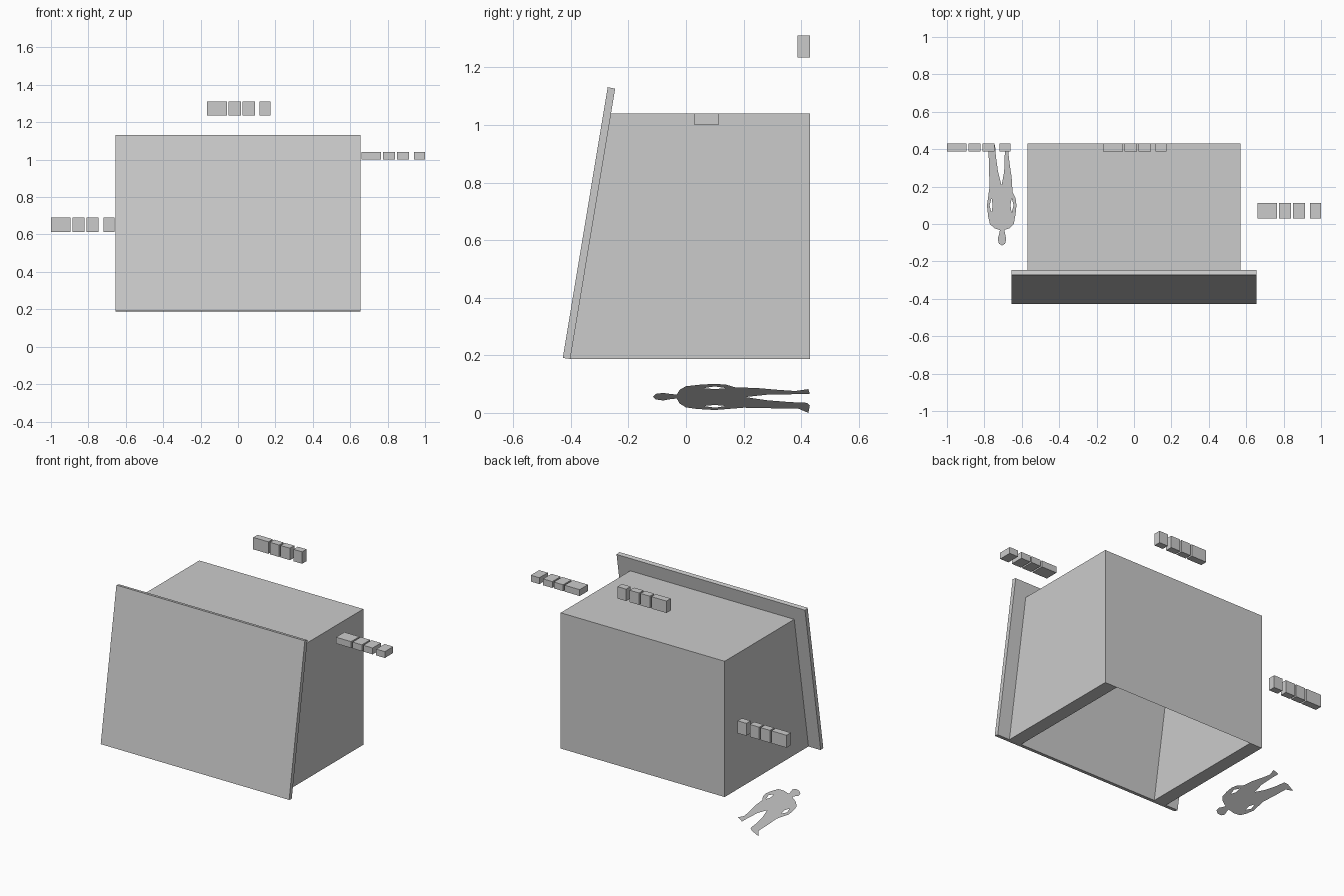
import bpy, math

if "Cube" in bpy.data.objects:
    bpy.data.objects.remove(bpy.data.objects["Cube"])


def mesh_object(name, verts, faces):
    mesh = bpy.data.meshes.new(name)
    mesh.from_pydata(verts, [], faces)
    mesh.update()
    obj = bpy.data.objects.new(name, mesh)
    bpy.context.collection.objects.link(obj)
    return obj


def block(name, x0, x1, y0, y1, z0, z1):
    bpy.ops.mesh.primitive_cube_add(size=1, location=((x0 + x1) / 2, (y0 + y1) / 2, (z0 + z1) / 2))
    obj = bpy.context.object
    obj.name = name
    obj.scale = (x1 - x0, y1 - y0, z1 - z0)
    return obj


# shelter shell: U-shaped walls open at the bottom, front cut on a slant
W, WALL, Z0, Z1, BACK = 0.57, 0.085, 0.187, 1.04, 0.43


def slant(z):
    return -0.402 + (z - Z0) * 0.165


u_profile = [(-W, Z0), (-W, Z1), (W, Z1), (W, Z0),
             (W - WALL, Z0), (W - WALL, Z1 - WALL), (WALL - W, Z1 - WALL), (WALL - W, Z0)]
n = len(u_profile)
verts = [(x, slant(z), z) for x, z in u_profile] + [(x, BACK, z) for x, z in u_profile]
faces = [(i, i + n, (i + 1) % n + n, (i + 1) % n) for i in range(n)]
faces += [(0, 1, 6, 7), (1, 2, 5, 6), (2, 3, 4, 5)]
faces.append((n, n + 3, n + 2, n + 1))
mesh_object("shelter_shell", verts, faces)

# slanted overhanging panel
side = [(-0.428, 0.191), (-0.402, 0.187), (-0.246, 1.126), (-0.272, 1.131)]
PW = 0.655
verts = [(x, y, z) for x in (-PW, PW) for y, z in side]
faces = [(3, 2, 1, 0), (4, 5, 6, 7)] + [(i, (i + 1) % 4, (i + 1) % 4 + 4, i + 4) for i in range(4)]
mesh_object("slanted_panel", verts, faces)

# flat scale figure, tilted 30 degrees, with gaps beside the arms
outline = [(0.003, -0.115), (0.022, -0.105), (0.029, -0.08), (0.022, -0.055), (0.017, -0.032),
           (0.05, -0.022), (0.075, 0.0), (0.086, 0.05), (0.092, 0.1), (0.086, 0.14), (0.068, 0.17),
           (0.062, 0.25), (0.05, 0.32), (0.042, 0.38), (0.055, 0.425), (0.02, 0.43),
           (0.02, 0.38), (0.016, 0.28), (0.0, 0.205),
           (-0.022, 0.28), (-0.035, 0.36), (-0.04, 0.42), (-0.06, 0.43), (-0.11, 0.425),
           (-0.08, 0.39), (-0.078, 0.3), (-0.074, 0.2), (-0.082, 0.15), (-0.09, 0.1),
           (-0.083, 0.04), (-0.072, 0.0), (-0.045, -0.022), (-0.01, -0.032),
           (-0.015, -0.055), (-0.024, -0.08), (-0.016, -0.105)]
gaps = [[(s * 0.062, 0.06), (s * 0.074, 0.1), (s * 0.062, 0.14), (s * 0.055, 0.1)] for s in (-1, 1)]
curve = bpy.data.curves.new("scale_figure", 'CURVE')
curve.dimensions = '2D'
curve.fill_mode = 'BOTH'
for loop in [outline] + gaps:
    spline = curve.splines.new('POLY')
    spline.points.add(len(loop) - 1)
    for p, (x, y) in zip(spline.points, loop):
        p.co = (x, y, 0, 1)
    spline.use_cyclic_u = True
figure = bpy.data.objects.new("scale_figure", curve)
bpy.context.collection.objects.link(figure)
figure.rotation_euler = (0, -math.radians(30), 0)
figure.location = (-0.708, 0, 0.055)
bpy.ops.object.select_all(action='DESELECT')
figure.select_set(True)
bpy.context.view_layer.objects.active = figure
bpy.ops.object.convert(target='MESH')

# plain marker blocks where the dimensions sit: (offset, width)
spans = [(0.0, 0.105), (0.115, 0.065), (0.19, 0.065), (0.28, 0.06)]
for dx, w in spans:
    block("width_marker", -0.165 + dx, -0.165 + dx + w, 0.387, BACK, 1.235, 1.31)
    block("height_marker", -1 + dx, -1 + dx + w, 0.387, BACK, 0.612, 0.69)
    block("depth_marker", 0.66 + dx, 0.66 + dx + w, 0.03, 0.113, 1.0, Z1)
